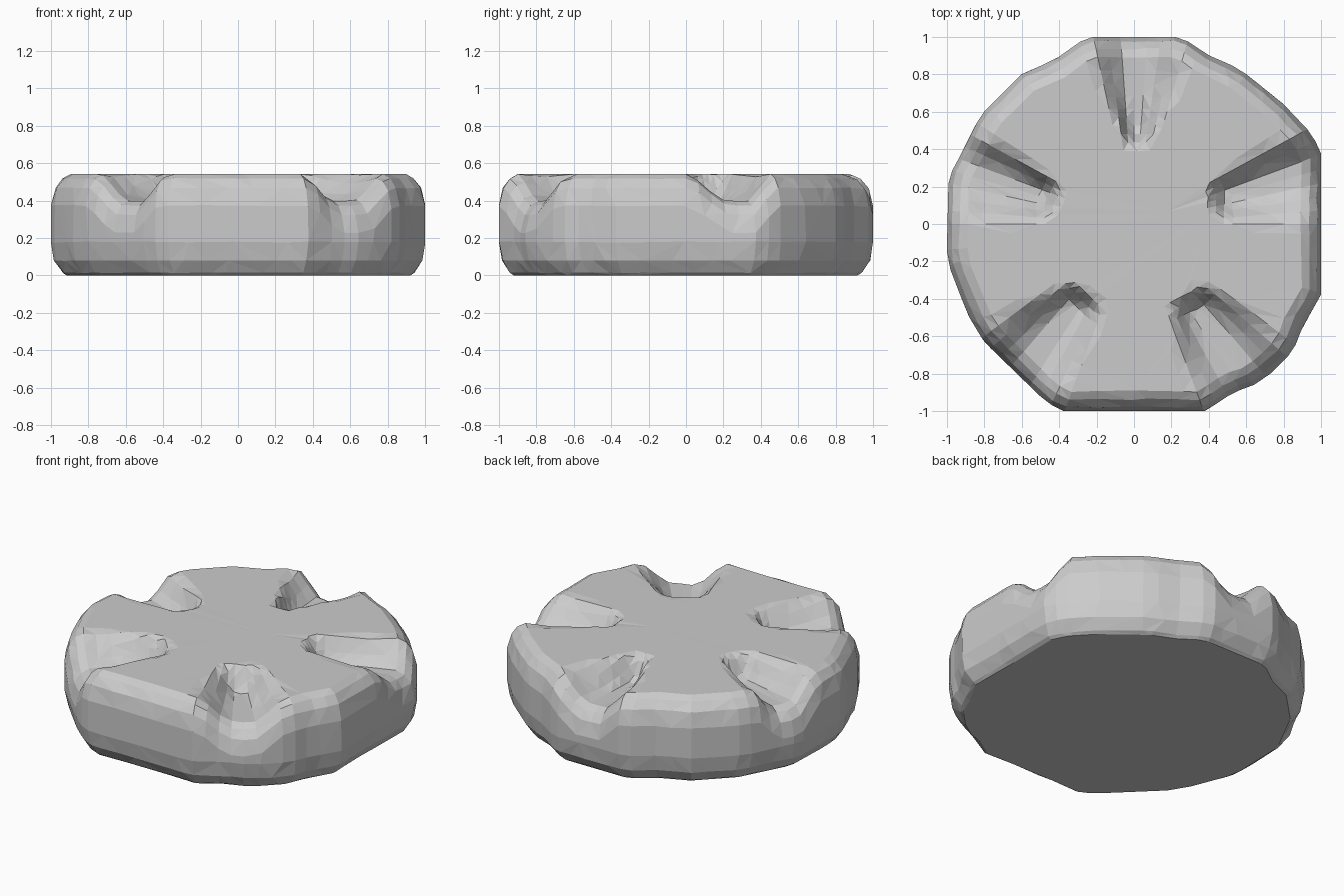
import bpy, bmesh, math, random

if "Cube" in bpy.data.objects:
    bpy.data.objects.remove(bpy.data.objects["Cube"])

random.seed(4)
H = 0.543
SEGS = 88

# Plan outline, counter-clockwise
OUTLINE = [(1, -.38), (1, .38), (.95, .48), (.8, .64), (.6, .8), (.52, .85), (.4, .9), (.25, 1),
           (-.25, 1), (-.42, .88), (-.6, .8), (-.82, .58), (-.92, .38), (-.99, .25), (-1, -.15),
           (-.98, -.25), (-.88, -.5), (-.8, -.63), (-.47, -.95), (-.38, -1), (.38, -1), (.53, -.9),
           (.64, -.86), (.73, -.8), (.85, -.68), (.9, -.55)]

# Grooves: angle, start radius, right half-width (head, rim), left half-width (head, rim)
GROOVES = [(18, .41, .15, .29, .09, .18), (90, .40, .10, .30, .05, .22), (162, .41, .09, .20, .15, .28),
           (234, .43, .11, .30, .17, .23), (306, .46, .13, .27, .14, .28)]


def rim_radius(a):
    dx, dy = math.cos(a), math.sin(a)
    for i, (px, py) in enumerate(OUTLINE):
        qx, qy = OUTLINE[(i + 1) % len(OUTLINE)]
        ex, ey = qx - px, qy - py
        den = dx * ey - dy * ex
        if abs(den) < 1e-9:
            continue
        t = (px * ey - py * ex) / den
        s = (px * dy - py * dx) / den
        if t > 0 and -1e-6 <= s <= 1 + 1e-6:
            return t
    return 1.0


def smooth(lo, hi, x):
    t = max(0.0, min(1.0, (x - lo) / (hi - lo)))
    return t * t * (3 - 2 * t)


def groove_depth(x, y):
    d = 0.0
    for deg, start, r0, r1, l0, l1 in GROOVES:
        a = math.radians(deg)
        u = x * math.cos(a) + y * math.sin(a)
        v = -x * math.sin(a) + y * math.cos(a)
        if u < start:
            continue
        k = smooth(start, .85, u)
        w = l0 + (l1 - l0) * k if v > 0 else r0 + (r1 - r0) * k
        d = max(d, .145 * smooth(start, start + .11, u) * (1 - smooth(.2 * w, w, abs(v))))
    return d


bm = bmesh.new()
angles = [2 * math.pi * i / SEGS for i in range(SEGS)]
radii = [rim_radius(a) for a in angles]


def ring(func):
    return [bm.verts.new(func(a, r)) for a, r in zip(angles, radii)]


def side(inset, zf):
    # Wall ring; zf gives its height from the local rim height
    def f(a, r):
        c, s = math.cos(a), math.sin(a)
        top = H - groove_depth(c * (r - .06), s * (r - .06))
        q = r - inset - (random.uniform(0, .008) if .01 < inset < .07 else 0)
        return (q * c, q * s, zf(top))
    return ring(f)


def top_ring(frac):
    def f(a, r):
        q = (r - .11) * frac
        x, y = q * math.cos(a), q * math.sin(a)
        return (x, y, H - groove_depth(x, y))
    return ring(f)


# Wall with softened lower and upper edges
rings = [side(.085, lambda t: 0), side(.06, lambda t: .015), side(.015, lambda t: .08),
         side(.0, lambda t: .18), side(0, lambda t: t - .17), side(.02, lambda t: t - .075),
         side(.06, lambda t: t - .025)]
# Grooved top
rings += [top_ring(f) for f in (1, .92, .84, .76, .69, .64, .59, .54, .49, .44, .2)]

for lower, upper in zip(rings, rings[1:]):
    for i in range(SEGS):
        j = (i + 1) % SEGS
        bm.faces.new((lower[i], lower[j], upper[j], upper[i]))
bm.faces.new(rings[-1])
bm.faces.new(list(reversed(rings[0])))
bmesh.ops.recalc_face_normals(bm, faces=bm.faces)
bmesh.ops.triangulate(bm, faces=bm.faces)

mesh = bpy.data.meshes.new("grooved_stone")
bm.to_mesh(mesh)
bm.free()
stone = bpy.data.objects.new("grooved_stone", mesh)
bpy.context.collection.objects.link(stone)

# Irregular low-poly facets
facets = stone.modifiers.new("facets", 'DECIMATE')
facets.ratio = 0.42
